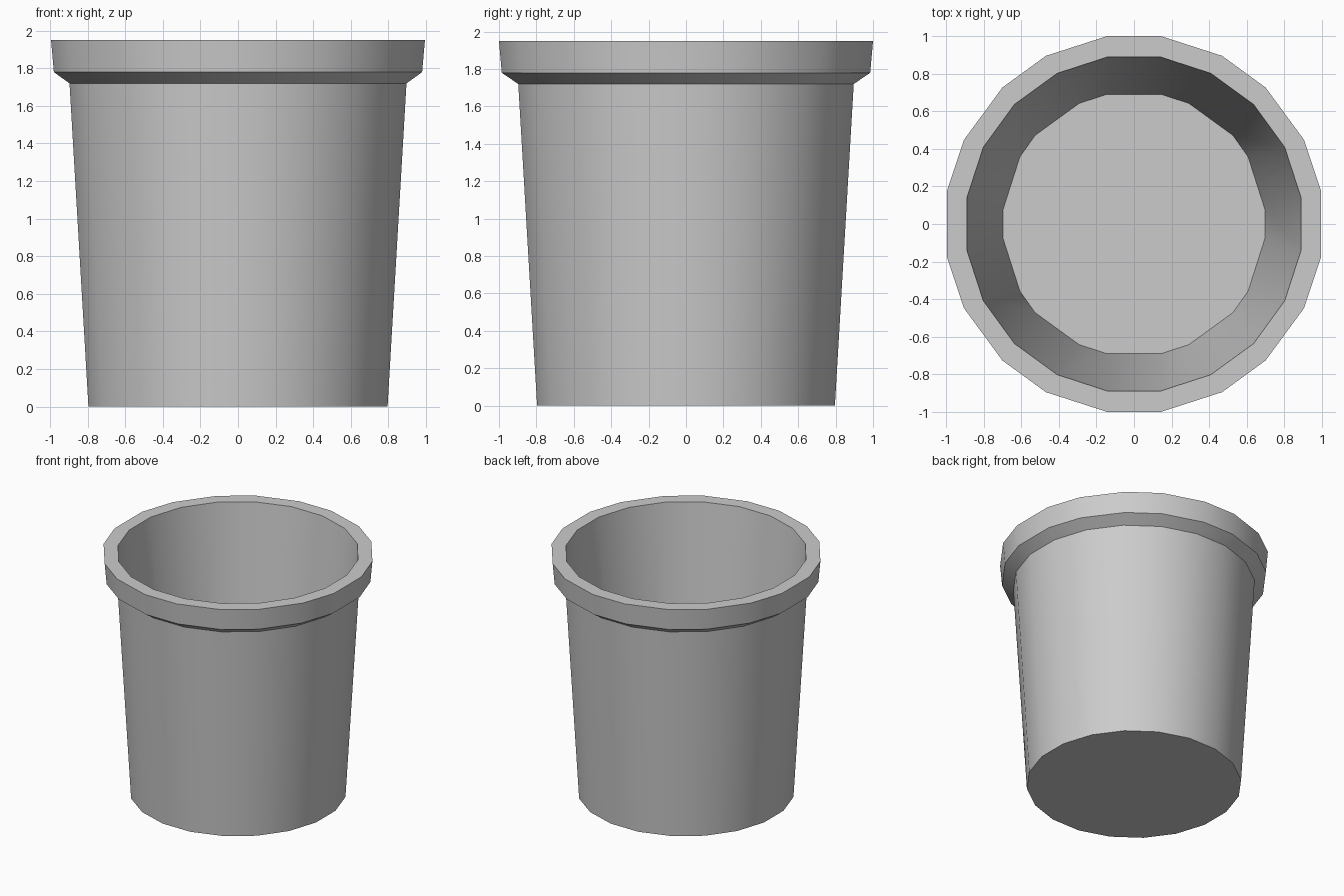
import bpy, bmesh
from math import cos, sin, radians

if "Cube" in bpy.data.objects:
    bpy.data.objects.remove(bpy.data.objects["Cube"])


def regular(r):
    """Five quadrant points of a regular 20-sided ring."""
    return [(r * cos(radians(9 + 18 * i)), r * sin(radians(9 + 18 * i))) for i in range(5)]


def full_ring(q):
    """Mirror five quadrant points into a closed 20-point ring."""
    half = q + [(-x, y) for x, y in reversed(q)]
    return half + [(-x, -y) for x, y in half]


# Slightly uneven outlines of the rim and the inside floor
rim = [(0.995, 0.178), (0.905, 0.448), (0.70, 0.727), (0.469, 0.895), (0.143, 1.0)]
floor = [(0.697, 0.077), (0.607, 0.358), (0.526, 0.472), (0.292, 0.642), (0.145, 0.69)]
rim_low = [(x * 0.985, y * 0.985) for x, y in rim]

# Rings from the outside base, over the rim, down to the inside floor
sections = [
    (regular(0.806), 0.0),
    (regular(0.908), 1.72),
    (rim_low, 1.78),
    (rim, 1.95),
    (regular(0.90), 1.95),
    (floor, 0.1),
]

bm = bmesh.new()
rings = [[bm.verts.new((x, y, z)) for x, y in full_ring(q)] for q, z in sections]
for a, b in zip(rings, rings[1:]):
    for i in range(20):
        j = (i + 1) % 20
        bm.faces.new((a[i], a[j], b[j], b[i]))

# Underside and inside floor
bm.faces.new(rings[0][::-1])
bm.faces.new(rings[-1])
bmesh.ops.recalc_face_normals(bm, faces=bm.faces)

mesh = bpy.data.meshes.new("pot")
bm.to_mesh(mesh)
bm.free()
pot = bpy.data.objects.new("pot", mesh)
bpy.context.collection.objects.link(pot)

# Smooth walls with crisp rim edges
bpy.context.view_layer.objects.active = pot
pot.select_set(True)
bpy.ops.object.shade_smooth_by_angle(angle=radians(30))
